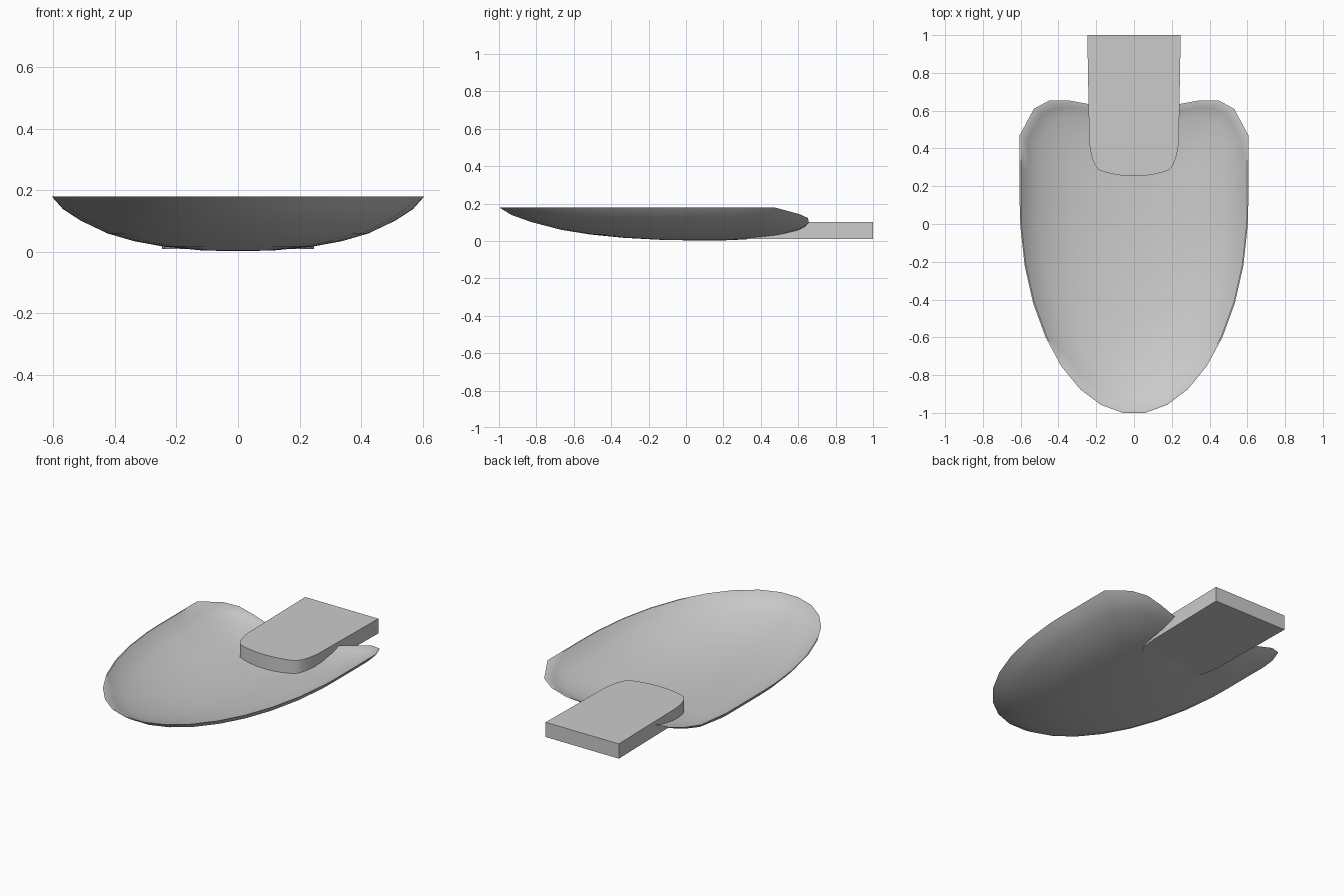
import bpy, bmesh, math

if "Cube" in bpy.data.objects:
    bpy.data.objects.remove(bpy.data.objects["Cube"])


def finish(name, bm, angle):
    bmesh.ops.recalc_face_normals(bm, faces=bm.faces)
    me = bpy.data.meshes.new(name)
    bm.to_mesh(me)
    bm.free()
    ob = bpy.data.objects.new(name, me)
    bpy.context.collection.objects.link(ob)
    bpy.ops.object.select_all(action='DESELECT')
    ob.select_set(True)
    bpy.context.view_layer.objects.active = ob
    bpy.ops.object.shade_smooth_by_angle(angle=math.radians(angle))
    return ob


# Blade rim: half ellipse at the front, straight side, dipping rear shoulder
CY = 0.1
half = []
for k in range(8):
    a = math.radians(5.625 + 11.25 * k)
    half.append((0.605 * math.sin(a), CY - 1.105 * math.cos(a), 0.18))
half += [(0.605, 0.1, 0.18), (0.605, 0.29, 0.18), (0.605, 0.47, 0.18),
         (0.53, 0.61, 0.142), (0.45, 0.653, 0.122), (0.35, 0.655, 0.095),
         (0.24, 0.635, 0.075), (0.12, 0.625, 0.068)]
rim = half + [(-x, y, z) for x, y, z in reversed(half)]

# Dish cross-section: (fraction of the way to the rim, fraction of rim height)
section = [(0.2, 0.017), (0.4, 0.085), (0.56, 0.185), (0.7, 0.325),
           (0.845, 0.56), (0.94, 0.77), (1.0, 1.0)]


def ring(bm, t, h, base, shrink):
    return [bm.verts.new((x * t * shrink, CY + (y - CY) * t * shrink,
                          base + (z - base) * h)) for x, y, z in rim]


# Blade: thin dished shell, outer skin out to the rim and inner skin back
bm = bmesh.new()
low, thick = 0.002, 0.01
rings = [ring(bm, t, h, low, 1.0) for t, h in section]
rings += [ring(bm, t, h, low + thick, 0.99) for t, h in reversed(section)]
n = len(rim)
for a, b in zip(rings, rings[1:]):
    for i in range(n):
        j = (i + 1) % n
        bm.faces.new((a[i], a[j], b[j], b[i]))
for r, z in ((rings[0], low), (rings[-1], low + thick)):
    c = bm.verts.new((0, CY, z))
    for i in range(n):
        bm.faces.new((c, r[i], r[(i + 1) % n]))
finish("blade", bm, 40)

# Handle: flat block with a rounded front end
side = [(0.247, 1.0), (0.24, 0.6), (0.238, 0.45), (0.233, 0.4), (0.222, 0.35),
        (0.207, 0.313), (0.186, 0.286), (0.145, 0.272), (0.1, 0.262),
        (0.05, 0.255)]
outline = side + [(0, 0.253)] + [(-x, y) for x, y in reversed(side)]
bm = bmesh.new()
face = bm.faces.new([bm.verts.new((x, y, 0.01)) for x, y in outline])
ext = bmesh.ops.extrude_face_region(bm, geom=[face], use_keep_orig=True)
top = [v for v in ext["geom"] if isinstance(v, bmesh.types.BMVert)]
bmesh.ops.translate(bm, verts=top, vec=(0, 0, 0.09))
finish("handle", bm, 35)
